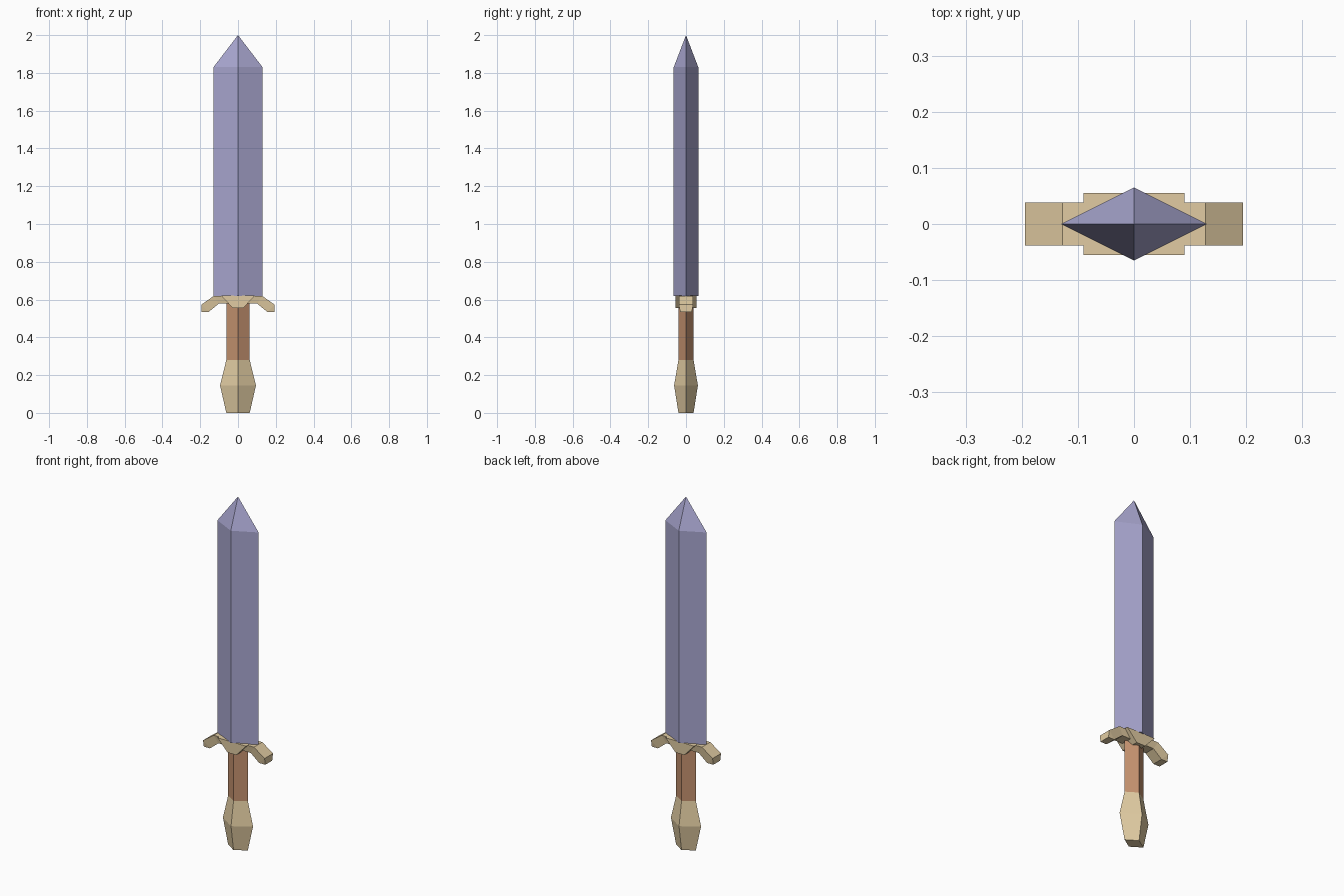
import bpy, bmesh

if "Cube" in bpy.data.objects:
    bpy.data.objects.remove(bpy.data.objects["Cube"])


def material(name, rgb):
    m = bpy.data.materials.new(name)
    m.diffuse_color = (*rgb, 1)
    m.use_nodes = True
    m.node_tree.nodes["Principled BSDF"].inputs["Base Color"].default_value = m.diffuse_color
    return m


def finish(bm, name, mat):
    bmesh.ops.recalc_face_normals(bm, faces=bm.faces[:])
    me = bpy.data.meshes.new(name)
    bm.to_mesh(me)
    bm.free()
    me.materials.append(mat)
    ob = bpy.data.objects.new(name, me)
    bpy.context.collection.objects.link(ob)
    return ob


def diamond_loft(name, rings, mat, tip=None):
    """Stack diamond sections (half x, half y, z), with an optional point on top."""
    bm = bmesh.new()
    loops = [[bm.verts.new(p) for p in ((rx, 0, z), (0, ry, z), (-rx, 0, z), (0, -ry, z))]
             for rx, ry, z in rings]
    for a, b in zip(loops, loops[1:]):
        for i in range(4):
            j = (i + 1) % 4
            bm.faces.new((a[i], a[j], b[j], b[i]))
    bm.faces.new(loops[0])
    if tip is None:
        bm.faces.new(loops[-1])
    else:
        t = bm.verts.new((0, 0, tip))
        for i in range(4):
            bm.faces.new((loops[-1][i], loops[-1][(i + 1) % 4], t))
    return finish(bm, name, mat)


def profile_strip(name, pairs, mat):
    """Bar in y from (top x, top z, bottom x, bottom z, top half y, bottom half y)."""
    bm = bmesh.new()
    loops = [[bm.verts.new(p) for p in ((tx, -ty, tz), (tx, ty, tz), (bx, by, bz), (bx, -by, bz))]
             for tx, tz, bx, bz, ty, by in pairs]
    for a, b in zip(loops, loops[1:]):
        for i in range(4):
            j = (i + 1) % 4
            bm.faces.new((a[i], a[j], b[j], b[i]))
    bm.faces.new(loops[0])
    bm.faces.new(loops[-1])
    return finish(bm, name, mat)


steel = material("steel", (0.39, 0.38, 0.62))
leather = material("leather", (0.56, 0.29, 0.16))
brass = material("brass", (0.75, 0.60, 0.36))

# Blade, grip and pommel
diamond_loft("blade", [(0.13, 0.065, 0.62), (0.13, 0.065, 1.83)], steel, tip=2.0)
diamond_loft("grip", [(0.062, 0.04, 0.28), (0.062, 0.04, 0.615)], leather)
diamond_loft("pommel", [(0.062, 0.04, 0), (0.095, 0.063, 0.145), (0.062, 0.04, 0.28)], brass)

# Guard centre block, tapering downward
profile_strip("guard_centre", [(-0.09, 0.622, -0.028, 0.555, 0.055, 0.055),
                               (0.09, 0.622, 0.028, 0.555, 0.055, 0.055)], brass)

# Guard arms, drooping at the ends
for side, label in ((1, "right"), (-1, "left")):
    profile_strip("guard_arm_" + label,
                  [(0, 0.62, 0, 0.578, 0.038, 0.031),
                   (side * 0.127, 0.62, side * 0.102, 0.578, 0.038, 0.031),
                   (side * 0.194, 0.575, side * 0.155, 0.535, 0.038, 0.031)][:2], brass)
    profile_strip("guard_tip_" + label,
                  [(side * 0.127, 0.62, side * 0.102, 0.578, 0.038, 0.031),
                   (side * 0.194, 0.573, side * 0.155, 0.535, 0.038, 0.031),
                   (side * 0.194, 0.573, side * 0.194, 0.535, 0.038, 0.031)][:2], brass)
    # End wedge closing the drooped tip
    bm = bmesh.new()
    s = side
    pts = [(s * 0.194, y * 0.038, 0.573) for y in (-1, 1)]
    pts += [(s * x, y * 0.031, 0.535) for x in (0.155, 0.194) for y in (-1, 1)]
    bmesh.ops.convex_hull(bm, input=[bm.verts.new(p) for p in pts])
    finish(bm, "guard_end_" + label, brass)
